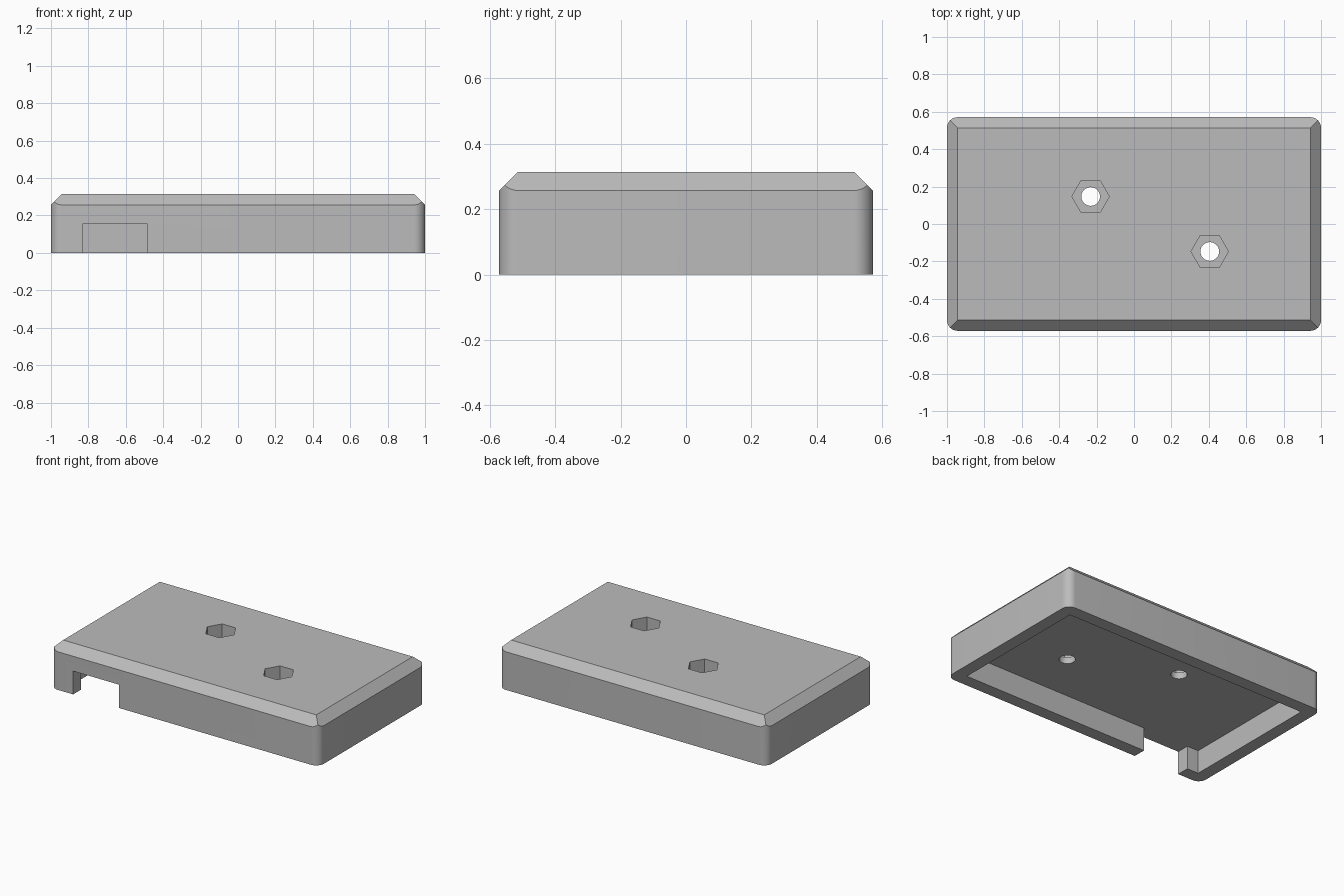
import bpy
import bmesh
import math

cube = bpy.data.objects.get("Cube")
if cube:
    bpy.data.objects.remove(cube, do_unlink=True)

HALF_X, HALF_Y, HEIGHT = 1.0, 0.571, 0.314
CHAMFER = RADIUS = 0.057
WALL = 0.086
CAVITY = 0.157

grey = bpy.data.materials.new("matte grey")
grey.use_nodes = True
colour = (0.5, 0.5, 0.5, 1)
grey.diffuse_color = colour
grey.node_tree.nodes["Principled BSDF"].inputs["Base Color"].default_value = colour


def loft(name, rings):
    """Closed solid through rings of (outline, z), all with equal point counts."""
    bm = bmesh.new()
    loops = [[bm.verts.new((x, y, z)) for x, y in pts] for pts, z in rings]
    n = len(loops[0])
    for low, high in zip(loops, loops[1:]):
        for i in range(n):
            j = (i + 1) % n
            bm.faces.new((low[i], low[j], high[j], high[i]))
    bm.faces.new(loops[0][::-1])
    bm.faces.new(loops[-1])
    mesh = bpy.data.meshes.new(name)
    bm.to_mesh(mesh)
    bm.free()
    mesh.materials.append(grey)
    obj = bpy.data.objects.new(name, mesh)
    bpy.context.collection.objects.link(obj)
    return obj


def rect(x0, x1, y0, y1):
    return [(x0, y0), (x1, y0), (x1, y1), (x0, y1)]


def centred(inset):
    x, y = HALF_X - inset, HALF_Y - inset
    return rect(-x, x, -y, y)


def polygon(centre, radius, sides):
    return [(centre[0] + radius * math.cos(math.tau * i / sides),
             centre[1] + radius * math.sin(math.tau * i / sides)) for i in range(sides)]


def rounded_outline(steps=10):
    pts = []
    for k, (sx, sy) in enumerate([(1, 1), (-1, 1), (-1, -1), (1, -1)]):
        for i in range(steps + 1):
            a = math.pi / 2 * (k + i / steps)
            pts.append((sx * (HALF_X - RADIUS) + RADIUS * math.cos(a),
                        sy * (HALF_Y - RADIUS) + RADIUS * math.sin(a)))
    return pts


def boolean(target, tool, operation="DIFFERENCE"):
    tool.hide_render = True
    mod = target.modifiers.new(tool.name, "BOOLEAN")
    mod.operation, mod.object, mod.solver = operation, tool, "EXACT"
    bpy.context.view_layer.objects.active = target
    bpy.ops.object.modifier_apply(modifier=mod.name)
    bpy.data.objects.remove(tool, do_unlink=True)


# Shell: rounded block trimmed by a box with sloping top edges
outline = rounded_outline()
shell = loft("case_shell", [(outline, 0), (outline, HEIGHT + 0.1)])
over = 0.05
boolean(shell, loft("chamfer_trim", [
    (centred(-over), -over),
    (centred(-over), HEIGHT - CHAMFER - over),
    (centred(CHAMFER), HEIGHT)]), "INTERSECT")

# Hollow underside joined with the front notch as one flush cutter
inner_x, inner_y = HALF_X - WALL, HALF_Y - WALL
notch_l, notch_r = -0.829, -0.486
hollow = [(-inner_x, -inner_y), (notch_l, -inner_y), (notch_l, -HALF_Y - over),
          (notch_r, -HALF_Y - over), (notch_r, -inner_y), (inner_x, -inner_y),
          (inner_x, inner_y), (-inner_x, inner_y)]
boolean(shell, loft("hollow_cutter", [(hollow, -over), (hollow, CAVITY)]))

# Screw holes with hexagonal nut pockets
for centre in [(-0.232, 0.147), (0.405, -0.147)]:
    hexagon = polygon(centre, 0.1, 6)
    circle = polygon(centre, 0.05, 32)
    boolean(shell, loft("pocket_cutter", [(hexagon, 0.2), (hexagon, HEIGHT + over)]))
    boolean(shell, loft("hole_cutter", [(circle, CAVITY - over), (circle, 0.25)]))

# Smooth only the rounded corners and bores
bpy.ops.object.select_all(action="DESELECT")
shell.select_set(True)
bpy.context.view_layer.objects.active = shell
bpy.ops.object.shade_smooth_by_angle(angle=math.radians(25))
